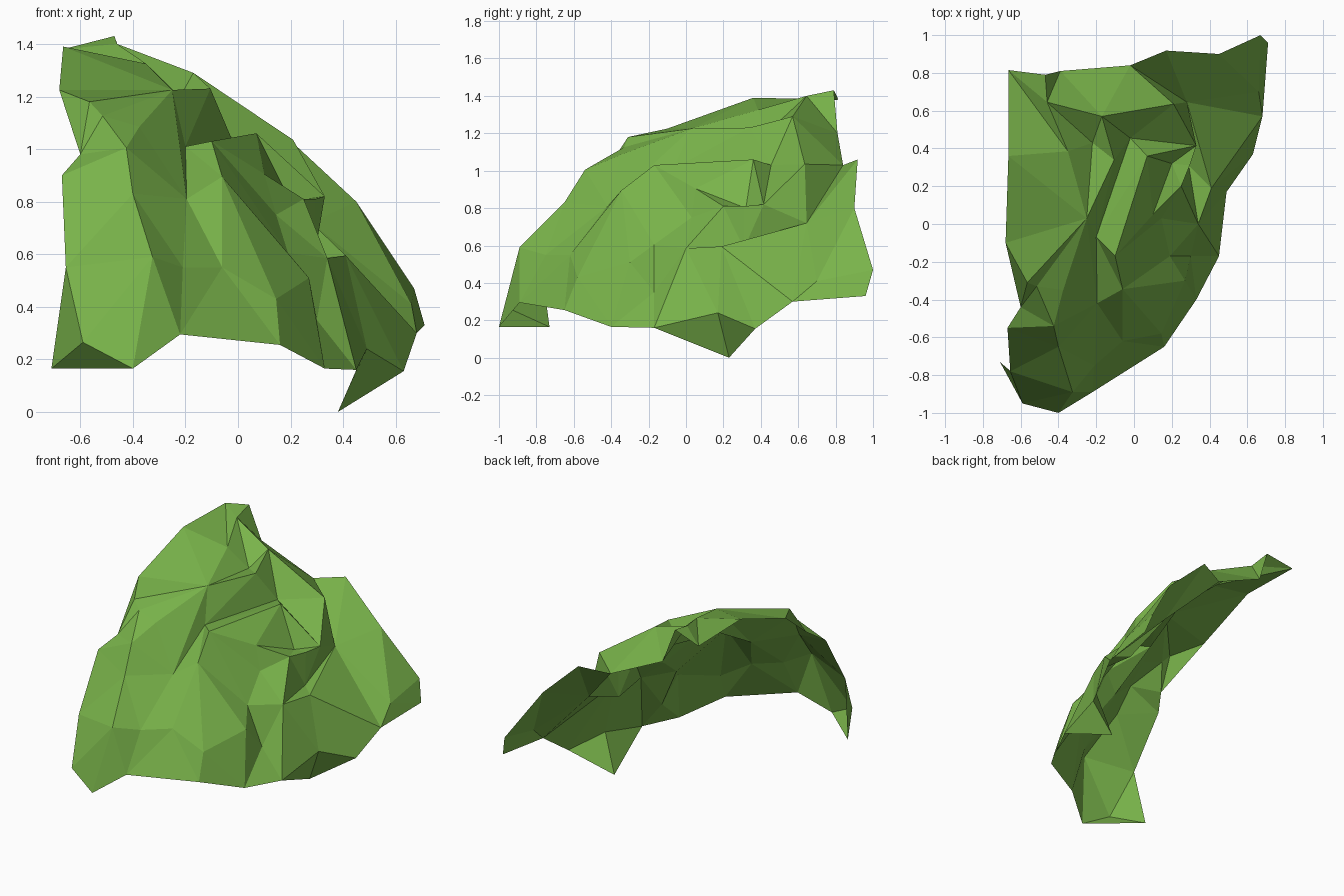
import bpy
from mathutils import Vector
from mathutils.geometry import delaunay_2d_cdt

if "Cube" in bpy.data.objects:
    bpy.data.objects.remove(bpy.data.objects["Cube"])

# Outline of the shell: front foot, right side, back edge, left edge
hip, heel = (.33, -.40, .165), (.45, -.17, .16)
front_rim = [(-.655, -.78, .55), (-.59, -.95, .265), (-.40, -1, .165),
             (-.22, -.89, .295), (.16, -.65, .255), hip, heel]
right_rim = [(.38, .23, 0), (.63, .37, .155), (.68, .57, .30), (.71, .96, .33)]
back_corner = (-.02, .84, 1.03)
back_rim = [(.67, 1, .47), (.45, .90, .80), (.17, .918, 1.06), back_corner,
            (-.39, .81, 1.20), (-.47, .79, 1.43), (-.665, .815, 1.38)]
left_rim = [(-.665, .36, 1.39), (-.68, -.10, 1.225), (-.60, -.44, .98), (-.67, -.55, .90)]
rim = front_rim + right_rim + back_rim + left_rim

# Corner points where creases meet
brow = (-.25, .03, 1.225)
dip = (-.195, -.42, .81)
step_back, step_top = (-.02, .455, 1.03), (-.20, -.07, 1.01)
step_low, step_end = (-.10, -.17, 1.03), (.07, .36, 1.06)
lip, lip_end, under_lip = (.10, .05, .905), (.20, .32, .80), (.25, .20, .81)
shelf, shelf_mid = (.19, -.17, .605), (.34, 0, .585)
shelf_tip, shelf_back = (.41, .19, .595), (.29, .31, .585)
notch, bump = (.33, .415, .82), (.21, .635, 1.035)
ridge, cheek = (-.17, .57, 1.29), (.28, .645, .72)

# Creases running over the shell, each a short path
creases = [
    [(-.565, -.31, 1.18), brow, (-.105, .34, 1.23), step_back],             # brow
    [left_rim[2], (-.515, -.33, 1.126), brow],                              # under the brow
    [(-.325, -.89, .59), (-.40, -.65, .83), (-.425, -.54, 1.005),
     (-.375, -.35, 1.085), brow],                                           # front fold
    [brow, dip, step_top],                                                  # hollow wall
    [dip, (-.06, -.345, .895), step_low],                                   # hollow
    [step_back, step_top, step_low, step_end, step_back],                   # upper step
    [step_end, lip_end],
    [(.145, .03, .75), lip, lip_end, under_lip, lip],                       # middle step
    [under_lip, (.295, .31, .81), lip_end],
    [shelf, shelf_mid, shelf_tip, shelf_back],                              # lower shelf
    [heel, (.49, .17, .24), right_rim[1]],                                  # tip under shelf
    [shelf_tip, right_rim[1]],
    [shelf, (.30, -.17, .35), hip],                                         # slot under shelf
    [(-.21, -.75, .55), (-.06, -.62, .55)],                                 # foot folds
    [(.145, -.58, .43), (.27, -.30, .51)],
    [step_back, notch, bump, cheek, notch],                                 # back notch
    [back_corner, cheek, (.66, .70, .41)],                                  # back cliff
    [(-.46, .645, 1.40), ridge, (-.22, .43, 1.20), (-.35, .385, 1.325)],    # top fold
    [ridge, bump],
]

points, edges = list(rim), []


def index_of(point):
    if point not in points:
        points.append(point)
    return points.index(point)


for path in creases:
    ids = [index_of(p) for p in path]
    edges += list(zip(ids, ids[1:]))

# Skin the outline and creases with flat triangles, seen from the front right
flat = [Vector((x + y, .4 * (y - x) + .82 * z)) for x, y, z in points]
_, _, tris, origin, _, _ = delaunay_2d_cdt(
    flat, edges, [list(range(len(rim)))], 1, 1e-5)
faces = []
for tri in tris:
    if all(origin[i] for i in tri):
        faces.append([origin[i][0] for i in tri])

# Tucked-under corner at the front left foot
corner = index_of((-.71, -.73, .165))
faces += [(0, corner, 1), (corner, 2, 1)]

mesh = bpy.data.meshes.new("curved_shell")
mesh.from_pydata(points, [], faces)
mesh.update()
shell = bpy.data.objects.new("curved_shell", mesh)
bpy.context.collection.objects.link(shell)

# One leaf green over the whole shell
green = bpy.data.materials.new("leaf_green")
green.diffuse_color = (.19, .45, .068, 1)
green.use_nodes = True
green.node_tree.nodes["Principled BSDF"].inputs["Base Color"].default_value = green.diffuse_color
mesh.materials.append(green)
